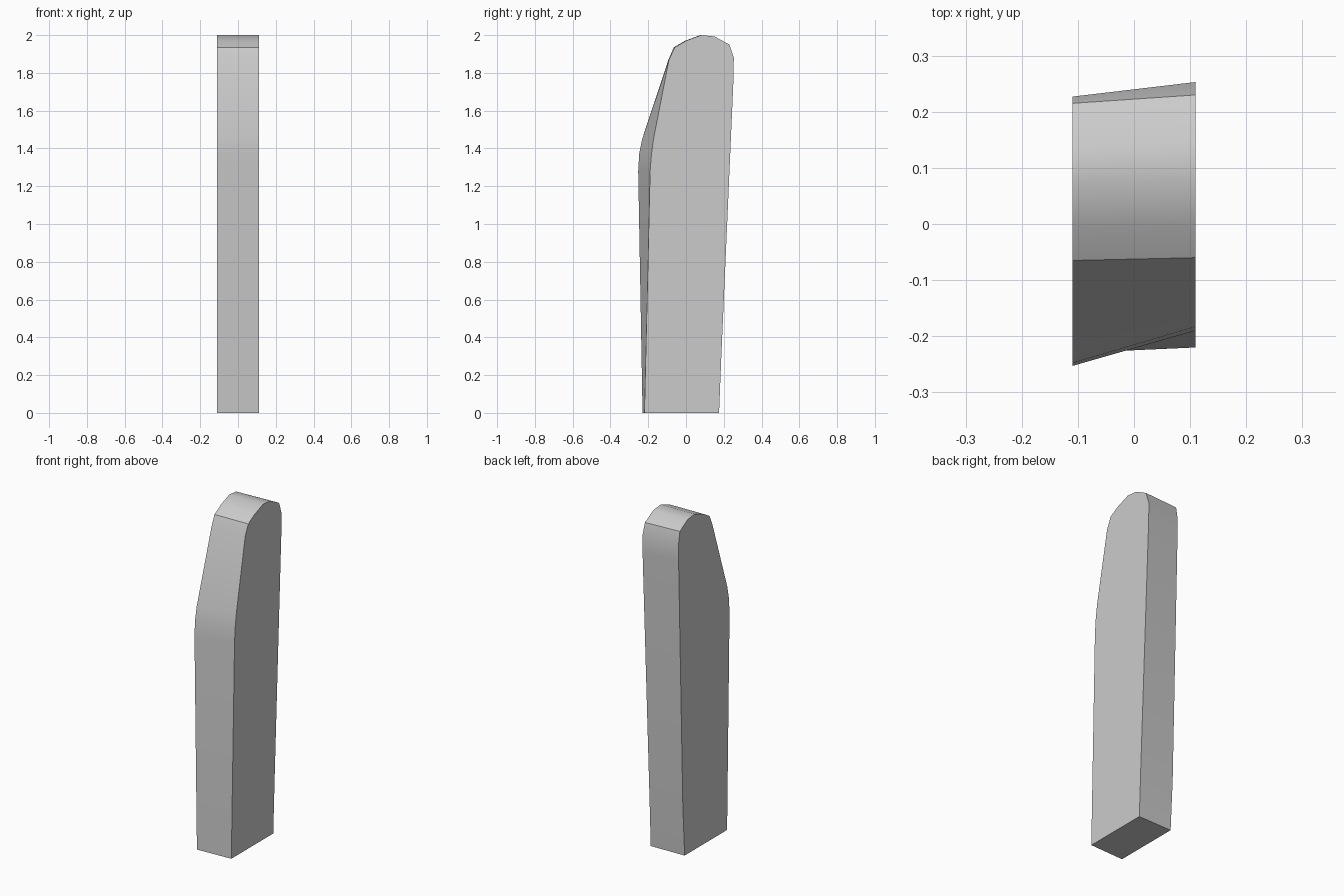
import bpy
import bmesh
import math

cube = bpy.data.objects.get("Cube")
if cube:
    bpy.data.objects.remove(cube, do_unlink=True)

# Plain grey material
grey = bpy.data.materials.new("grey")
grey.use_nodes = True
colour = (0.6, 0.6, 0.6, 1)
grey.diffuse_color = colour
grey.node_tree.nodes["Principled BSDF"].inputs["Base Color"].default_value = colour

# Slab outline per level: height, y on the right side, y on the left side
HALF_WIDTH = 0.11
OUTLINE = [
    (0, -0.23, -0.22), (1.28, -0.253, -0.19), (1.37, -0.248, -0.183),
    (1.45, -0.232, -0.172), (1.87, -0.093, -0.09), (1.935, -0.065, -0.06),
    (1.97, -0.005, 0.0), (2, 0.075, 0.08), (1.993, 0.14, 0.15),
    (1.95, 0.215, 0.23), (1.88, 0.227, 0.253), (1.78, 0.227, 0.252),
    (0.3, 0.187, 0.187), (0, 0.17, 0.175),
]

# Bridge the two side profiles into a skewed slab
bm = bmesh.new()
right = [bm.verts.new((-HALF_WIDTH, y, z)) for z, y, _ in OUTLINE]
left = [bm.verts.new((HALF_WIDTH, y, z)) for z, _, y in OUTLINE]
bm.faces.new(right)
bm.faces.new(left[::-1])
for i in range(len(OUTLINE)):
    j = (i + 1) % len(OUTLINE)
    bm.faces.new((right[i], left[i], left[j], right[j]))
bmesh.ops.recalc_face_normals(bm, faces=bm.faces)
mesh = bpy.data.meshes.new("slab")
bm.to_mesh(mesh)
bm.free()
mesh.materials.append(grey)

slab = bpy.data.objects.new("slab", mesh)
bpy.context.collection.objects.link(slab)
bpy.context.view_layer.objects.active = slab
slab.select_set(True)
bpy.ops.object.shade_smooth_by_angle(angle=math.radians(35))
